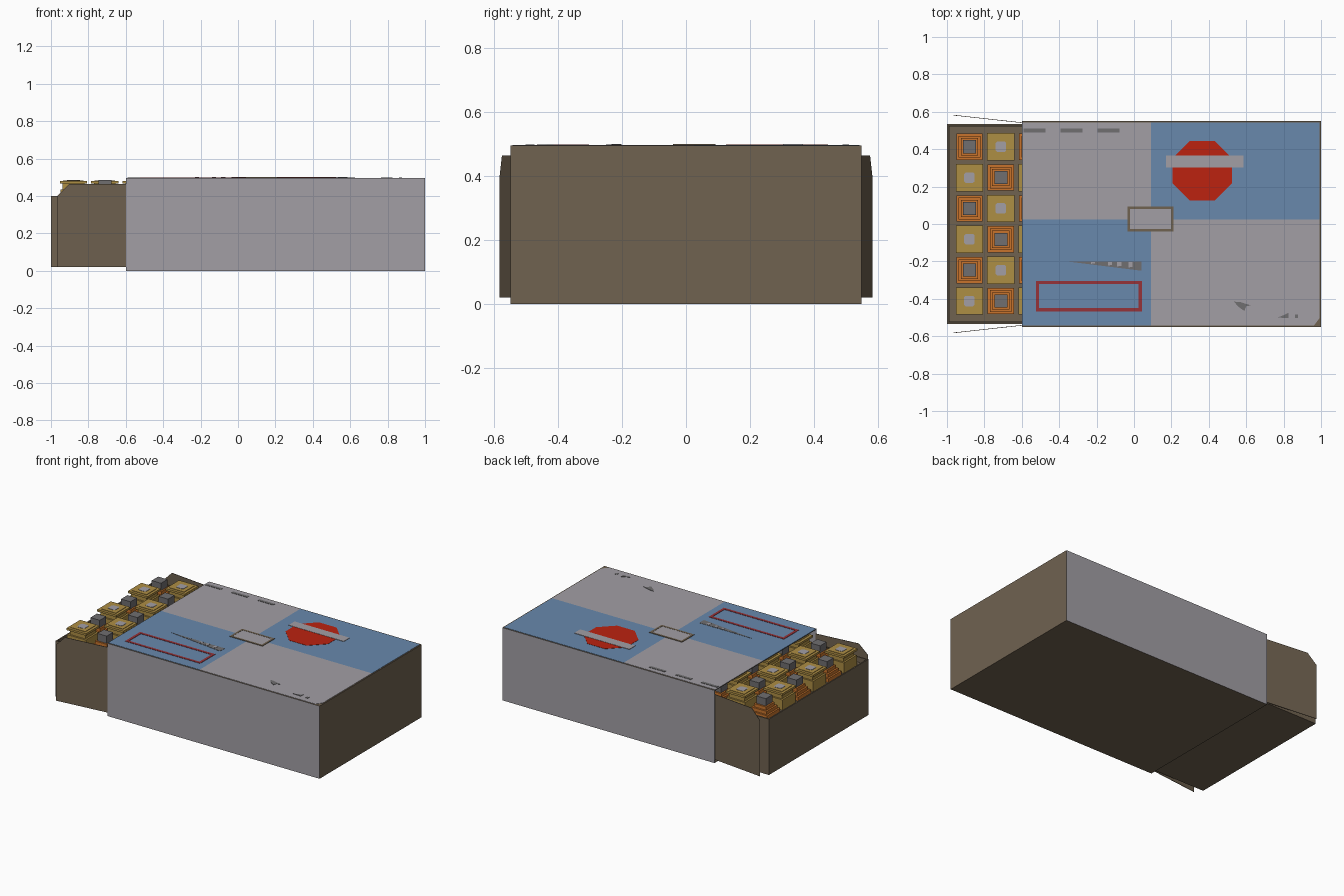
import bpy, bmesh, math
from mathutils import Vector

old = bpy.data.objects.get("Cube")
if old:
    bpy.data.objects.remove(old, do_unlink=True)


def material(name, r, g, b):
    lin = [((c / 255 + 0.055) / 1.055) ** 2.4 for c in (r, g, b)] + [1.0]
    m = bpy.data.materials.new(name)
    m.use_nodes = True
    m.diffuse_color = lin
    bsdf = m.node_tree.nodes["Principled BSDF"]
    bsdf.inputs["Base Color"].default_value = lin
    bsdf.inputs["Roughness"].default_value = 0.8
    return m


BROWN = material("card_brown", 112, 98, 80)
GREY = material("light_grey", 162, 159, 165)
DARK = material("dark_grey", 112, 110, 112)
BLUE = material("panel_blue", 104, 136, 172)
RED = material("bright_red", 188, 34, 16)
MAROON = material("frame_red", 150, 50, 56)
GOLD = material("foil_gold", 174, 142, 68)
ORANGE = material("wrapper_orange", 200, 116, 44)


def add_object(name, bm, mats, loc=(0, 0, 0)):
    bmesh.ops.recalc_face_normals(bm, faces=bm.faces)
    mesh = bpy.data.meshes.new(name)
    bm.to_mesh(mesh)
    bm.free()
    for m in mats:
        mesh.materials.append(m)
    ob = bpy.data.objects.new(name, mesh)
    ob.location = loc
    bpy.context.collection.objects.link(ob)
    return ob


def add_prism(bm, pts, z0, z1, index=0):
    """Extrude a flat outline between two heights."""
    lo = [bm.verts.new((x, y, z0)) for x, y in pts]
    hi = [bm.verts.new((x, y, z1)) for x, y in pts]
    n = len(pts)
    faces = [bm.faces.new(lo[::-1]), bm.faces.new(hi)]
    faces += [bm.faces.new((lo[i], lo[(i + 1) % n], hi[(i + 1) % n], hi[i])) for i in range(n)]
    for f in faces:
        f.material_index = index


def rect(x0, x1, y0, y1):
    return [(x0, y0), (x1, y0), (x1, y1), (x0, y1)]


def plates(name, outlines, z0, z1, mat):
    bm = bmesh.new()
    for pts in outlines:
        add_prism(bm, pts, z0, z1)
    return add_object(name, bm, [mat])


def frame(x0, x1, y0, y1, w):
    return [rect(x0, x1, y1 - w, y1), rect(x0, x1, y0, y0 + w),
            rect(x0, x0 + w, y0 + w, y1 - w), rect(x1 - w, x1, y0 + w, y1 - w)]


def open_box(name, lo, hi, open_dir, wall, mats, rule=None):
    """Thin-walled box with one side removed."""
    bm = bmesh.new()
    add_prism(bm, rect(lo[0], hi[0], lo[1], hi[1]), lo[2], hi[2])
    bmesh.ops.recalc_face_normals(bm, faces=bm.faces)
    bm.normal_update()
    bmesh.ops.delete(bm, geom=[f for f in bm.faces if f.normal.dot(Vector(open_dir)) > 0.9],
                     context='FACES_ONLY')
    if rule:
        for f in bm.faces:
            f.material_index = rule(f.normal)
    ob = add_object(name, bm, mats)
    mod = ob.modifiers.new("wall", 'SOLIDIFY')
    mod.thickness = wall
    mod.offset = -1
    return ob


# Sleeve: brown card with grey long sides, open toward -x
open_box("sleeve", (-0.6, -0.55, 0), (1, 0.55, 0.495), (-1, 0, 0), 0.006, [BROWN, GREY],
         lambda n: 1 if abs(n.y) > 0.5 else 0)

# Quartered lid panels
X0, X1, Y0, Y1, XM, YM = -0.6, 0.992, -0.543, 0.543, 0.09, 0.025
plates("lid_grey_panels", [
    rect(X0, XM, YM, Y1),
    [(XM, Y0), (X1 - 0.03, Y0), (X1, Y0 + 0.04), (X1, YM), (XM, YM)]], 0.494, 0.497, GREY)
plates("lid_blue_panels", [rect(X0, XM, Y0, YM), rect(XM, X1, YM, Y1)], 0.494, 0.497, BLUE)

# Red octagon with its banner
R = 0.16 / math.cos(math.pi / 8)
octagon = [(0.365 + R * math.cos(math.pi * (2 * i + 1) / 8),
            0.285 + R * math.sin(math.pi * (2 * i + 1) / 8)) for i in range(8)]
plates("lid_octagon", [octagon], 0.496, 0.4985, RED)
plates("lid_banner", [rect(0.17, 0.585, 0.303, 0.367)], 0.4965, 0.5, GREY)

# Central label and red frame
plates("label_border", frame(-0.035, 0.212, -0.04, 0.093, 0.014), 0.496, 0.5, BROWN)
plates("label_face", [rect(-0.021, 0.198, -0.026, 0.079)], 0.496, 0.499, GREY)
plates("red_frame", frame(-0.525, 0.042, -0.467, -0.304, 0.018), 0.496, 0.499, MAROON)

# Small printed marks
plates("lid_dashes", [rect(x, x + 0.118, 0.49, 0.51) for x in (-0.59, -0.393, -0.196)],
       0.496, 0.499, DARK)
plates("lid_wedge", [[(-0.36, -0.2), (0.04, -0.25), (0.04, -0.2)]], 0.496, 0.4985, DARK)
plates("wedge_flecks", [[(x, -0.204), (x, -0.2 - 0.125 * (x + 0.36) * 0.8),
                         (x + 0.022, -0.2 - 0.125 * (x + 0.36) * 0.7), (x + 0.022, -0.204)]
                        for x in (-0.23, -0.14, -0.09, -0.03)], 0.497, 0.5, GREY)
plates("corner_marks", [
    [(0.535, -0.415), (0.555, -0.44), (0.59, -0.465), (0.6, -0.44), (0.625, -0.435), (0.57, -0.418)],
    [(0.765, -0.5), (0.825, -0.503), (0.825, -0.475), (0.8, -0.488)],
    rect(0.86, 0.878, -0.503, -0.485)], 0.496, 0.499, DARK)

# Tray and the deck that holds the sweets
open_box("tray", (-1, -0.535, 0.02), (0.985, 0.535, 0.4), (0, 0, 1), 0.012, [BROWN])
plates("tray_deck", [rect(-0.99, 0.975, -0.525, 0.525)], 0.345, 0.365, BROWN)

# Splayed side flaps with a clipped top corner
for side, label in ((1, "left"), (-1, "right")):
    bm = bmesh.new()
    profile = [(-0.598, 0.02), (-0.965, 0.02), (-0.965, 0.40), (-0.9, 0.465), (-0.598, 0.465)]
    rows = []
    for t in (0.0, 0.003):
        rows.append([bm.verts.new((x, side * (0.543 - (x + 0.598) * 0.11 - t), z))
                     for x, z in profile])
    bm.faces.new(rows[0])
    bm.faces.new(rows[1][::-1])
    for i in range(5):
        j = (i + 1) % 5
        bm.faces.new((rows[0][i], rows[0][j], rows[1][j], rows[1][i]))
    add_object("side_flap_" + label, bm, [BROWN])


def sweet_mesh(name, layers, mats):
    """Stack of square layers: half width, corner cut, bottom, top, material."""
    bm = bmesh.new()
    for h, c, z0, z1, index in layers:
        if c:
            k = h - c
            pts = [(k, -h), (h, -k), (h, k), (k, h), (-k, h), (-h, k), (-h, -k), (-k, -h)]
        else:
            pts = rect(-h, h, -h, h)
        add_prism(bm, pts, z0, z1, index)
    return add_object(name, bm, mats)


gold = sweet_mesh("gold_sweet", [
    (0.070, 0, 0.365, 0.435, 0), (0.058, 0, 0.435, 0.466, 0),
    (0.073, 0, 0.466, 0.480, 0), (0.055, 0, 0.480, 0.483, 0),
    (0.028, 0.008, 0.483, 0.485, 1)], [GOLD, GREY])
orange = sweet_mesh("orange_sweet", [
    (0.070, 0, 0.365, 0.390, 0), (0.058, 0, 0.390, 0.412, 0),
    (0.046, 0, 0.412, 0.434, 0), (0.035, 0, 0.434, 0.484, 1)], [ORANGE, DARK])

# Checkerboard of sweets along the whole tray
first = {gold: True, orange: True}
for col in range(11):
    for row in range(6):
        src = orange if (col + row) % 2 else gold
        ob = src
        if not first[src]:
            ob = bpy.data.objects.new(src.name, src.data)
            bpy.context.collection.objects.link(ob)
        first[src] = False
        ob.location = (-0.88 + 0.168 * col, -0.412 + 0.165 * row, 0)
